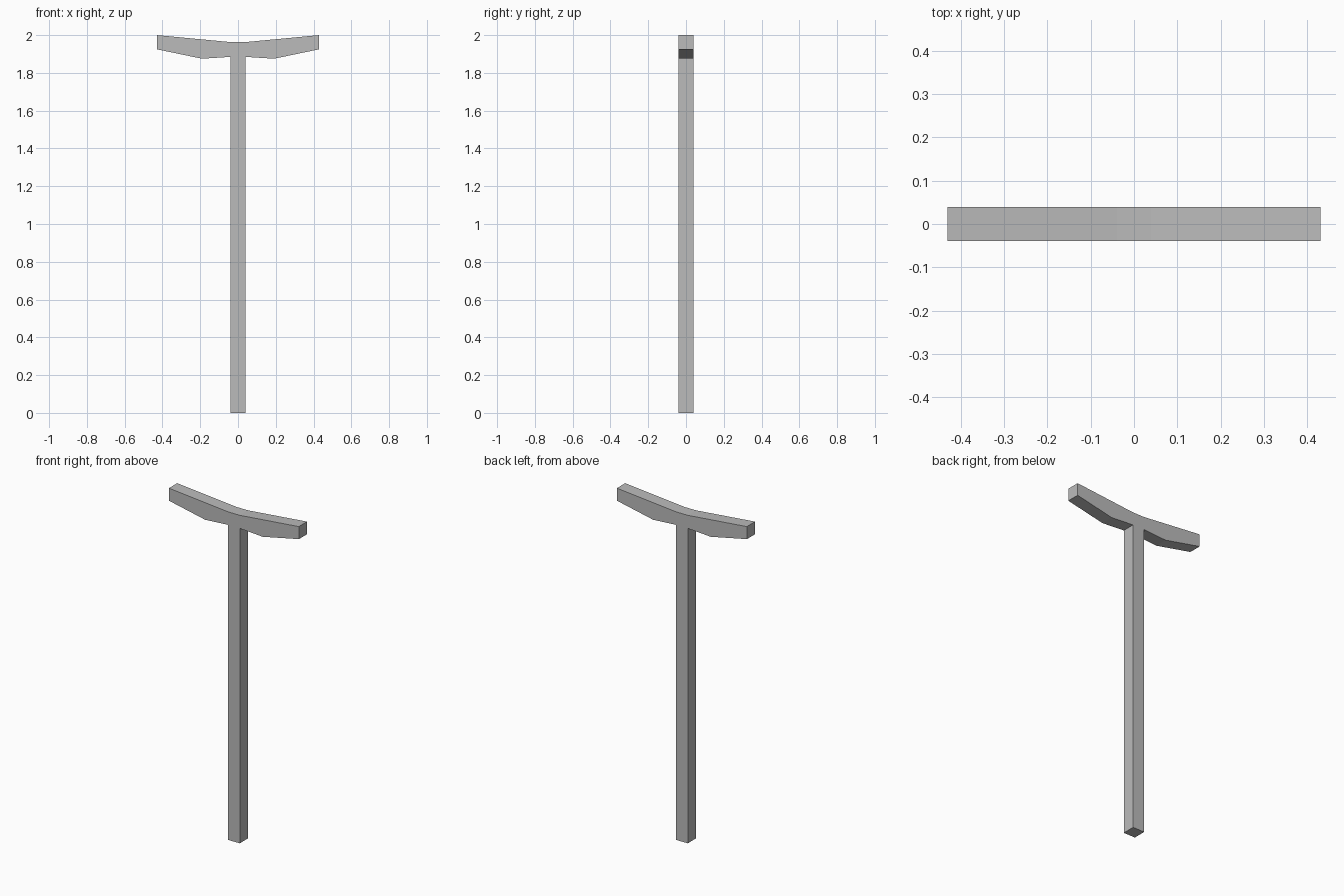
import bpy
import bmesh

cube = bpy.data.objects.get("Cube")
if cube:
    bpy.data.objects.remove(cube, do_unlink=True)

grey = bpy.data.materials.new("plain_grey")
grey.use_nodes = True
colour = (0.5, 0.5, 0.5, 1)
grey.diffuse_color = colour
grey.node_tree.nodes["Principled BSDF"].inputs["Base Color"].default_value = colour

HALF = 0.039  # half thickness of post and arms

# Right half of the outline, from the post foot up to the top centre
half_outline = [(HALF, 0), (HALF, 1.885), (0.19, 1.875),
                (0.43, 1.925), (0.43, 2.0), (HALF, 1.963)]
outline = half_outline + [(-x, z) for x, z in reversed(half_outline)]

# Post and cross arms in one piece, extruded front to back
bm = bmesh.new()
front = bm.faces.new([bm.verts.new((x, -HALF, z)) for x, z in outline])
back = bmesh.ops.extrude_face_region(bm, geom=[front])["geom"]
bmesh.ops.translate(bm, vec=(0, 2 * HALF, 0),
                    verts=[v for v in back if isinstance(v, bmesh.types.BMVert)])
bmesh.ops.recalc_face_normals(bm, faces=bm.faces)

mesh = bpy.data.meshes.new("post_with_arms")
bm.to_mesh(mesh)
bm.free()
mesh.materials.append(grey)
post = bpy.data.objects.new("post_with_arms", mesh)
bpy.context.collection.objects.link(post)
